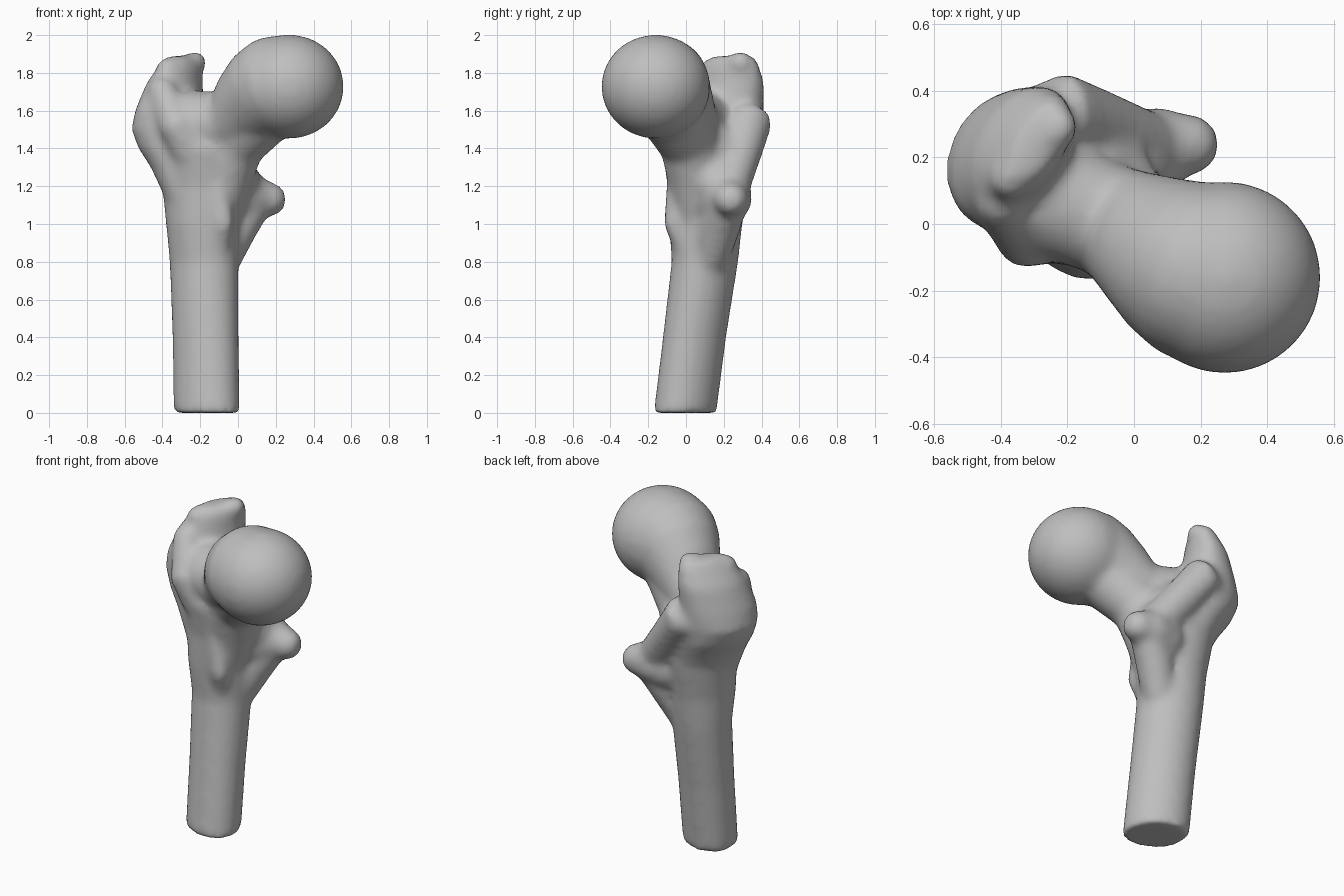
import bpy, bmesh, math
from mathutils import Vector, Matrix

cube = bpy.data.objects.get("Cube")
if cube:
    bpy.data.objects.remove(cube, do_unlink=True)

bm = bmesh.new()


def skin_rings(rings):
    """Join rings of points into a closed surface."""
    loops = [[bm.verts.new(p) for p in ring] for ring in rings]
    sides = len(loops[0])
    for low, high in zip(loops, loops[1:]):
        for i in range(sides):
            j = (i + 1) % sides
            bm.faces.new((low[i], low[j], high[j], high[i]))
    bm.faces.new(loops[0][::-1])
    bm.faces.new(loops[-1])


def limb(*points, sides=24):
    """Round limb with domed ends through (x, y, z, radius) points."""
    centres = [Vector(p[:3]) for p in points]
    radii = [p[3] for p in points]
    last = len(points) - 1
    tangents = [(centres[min(i + 1, last)] - centres[max(i - 1, 0)]).normalized()
                for i in range(last + 1)]
    dome = [math.radians(d) for d in (20, 40, 60, 80)]
    spots = [(centres[0] - tangents[0] * radii[0] * math.sin(d),
              radii[0] * math.cos(d), tangents[0]) for d in reversed(dome)]
    spots += zip(centres, radii, tangents)
    spots += [(centres[-1] + tangents[-1] * radii[-1] * math.sin(d),
               radii[-1] * math.cos(d), tangents[-1]) for d in dome]
    rings = []
    heading = tangents[0]
    side = heading.orthogonal().normalized()
    for centre, radius, tangent in spots:
        side = heading.rotation_difference(tangent) @ side
        heading = tangent
        up = tangent.cross(side)
        rings.append([centre + radius * (side * math.cos(t) + up * math.sin(t))
                      for t in (math.tau * i / sides for i in range(sides))])
    skin_rings(rings)


def stack(levels, angle, sides=40):
    """Horizontal ovals (z, centre x, centre y, half length, half width)."""
    turn = Matrix.Rotation(math.radians(angle), 3, 'Z')
    rings = []
    for z, cx, cy, a, b in levels:
        rings.append([turn @ Vector((a * math.cos(t), b * math.sin(t), 0))
                      + Vector((cx, cy, z))
                      for t in (math.tau * i / sides for i in range(sides))])
    skin_rings(rings)


# Ball head, slightly flattened
bmesh.ops.create_uvsphere(bm, u_segments=48, v_segments=32, radius=.288,
                          matrix=Matrix.Translation((.272, -.16, 1.727))
                          @ Matrix.Diagonal((1, 1, .955, 1)))

# Shaft, leaning back as it rises and widening at the top
stack([(0, -.165, -.005, .188, .152), (.4, -.172, .045, .186, .156),
       (.8, -.18, .10, .19, .168), (1.0, -.185, .105, .2, .19),
       (1.2, -.18, .12, .23, .208), (1.4, -.18, .11, .25, .235),
       (1.52, -.2, .09, .2, .18)], angle=-38)

# Greater trochanter: broad base narrowing to a slanted blade
stack([(1.0, -.2, .12, .17, .14), (1.15, -.235, .135, .19, .145),
       (1.3, -.285, .16, .21, .165), (1.4, -.335, .18, .22, .182),
       (1.5, -.368, .19, .22, .188), (1.6, -.362, .2, .225, .167),
       (1.75, -.335, .23, .2, .127), (1.85, -.297, .24, .16, .087),
       (1.89, -.29, .25, .12, .055)], angle=60)

# Blade rim with a hump at each end
limb((-.37, .14, 1.815, .068), (-.3, .2, 1.82, .06), (-.225, .29, 1.855, .06))

# Neck: upper bar flaring into the head, and lower buttress
limb((.2, -.14, 1.722, .277), (.12, -.1, 1.685, .25), (.03, -.045, 1.61, .207),
     (-.07, .01, 1.535, .17), (-.25, .08, 1.53, .18))
limb((.12, -.07, 1.58, .18), (-.02, .02, 1.42, .16), (-.08, .06, 1.25, .16),
     (-.14, .08, 1.0, .14))

# Lesser trochanter: knob, and ramp down to the shaft
limb((.165, .238, 1.13, .092), (.1, .235, 1.14, .122), (-.02, .19, 1.13, .15))
limb((.07, .215, 1.1, .105), (0, .18, .99, .11), (-.08, .13, .82, .1))

# Rear crest joining both trochanters, with the hollow behind the neck filled
limb((-.4, .265, 1.52, .1), (-.2, .335, 1.53, .12), (-.09, .285, 1.36, .11),
     (.03, .23, 1.2, .11))
limb((-.2, .21, 1.42, .15), (-.03, .16, 1.22, .15))

# Front shoulder and front ridge
limb((-.4, .07, 1.7, .08), (-.325, -.04, 1.52, .095), (-.25, 0, 1.4, .12))
limb((-.12, -.02, 1.25, .08), (-.08, -.06, 1.0, .06), (-.1, 0, .83, .05))

mesh = bpy.data.meshes.new("bone_parts")
bm.to_mesh(mesh)
bm.free()
bone = bpy.data.objects.new("thigh_bone", mesh)
bpy.context.collection.objects.link(bone)

# Fuse into one skin and soften the joins
fuse = bone.modifiers.new("fuse", 'REMESH')
fuse.mode = 'VOXEL'
fuse.voxel_size = .02
soften = bone.modifiers.new("soften", 'SMOOTH')
soften.factor = .5
soften.iterations = 12
graph = bpy.context.evaluated_depsgraph_get()
skin = bpy.data.meshes.new_from_object(bone.evaluated_get(graph))
bone.modifiers.clear()
bone.data = skin
bpy.data.meshes.remove(mesh)
skin.shade_smooth()

# Plain grey bone
grey = bpy.data.materials.new("bone_grey")
grey.use_nodes = True
colour = (.52, .52, .52, 1)
grey.diffuse_color = colour
grey.node_tree.nodes["Principled BSDF"].inputs["Base Color"].default_value = colour
skin.materials.clear()
skin.materials.append(grey)
